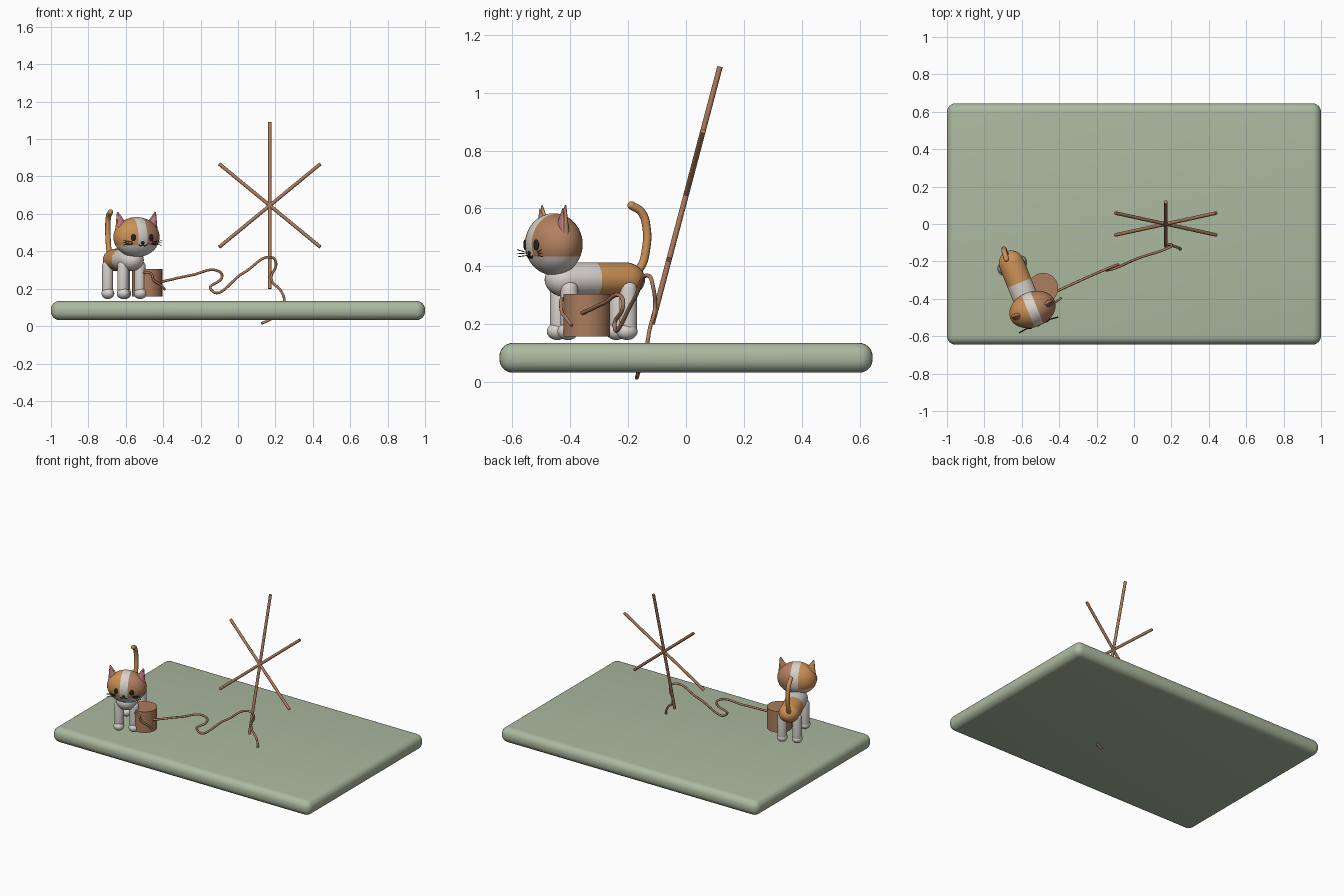
import bpy, bmesh, math
from mathutils import Matrix, Vector

cube = bpy.data.objects.get("Cube")
if cube:
    bpy.data.objects.remove(cube, do_unlink=True)


def material(name, rgb):
    m = bpy.data.materials.new(name)
    m.use_nodes = True
    m.diffuse_color = (*rgb, 1)
    m.node_tree.nodes["Principled BSDF"].inputs["Base Color"].default_value = (*rgb, 1)
    return m


GREEN = material("sage green", (0.41, 0.49, 0.35))
WOOD = material("wood brown", (0.41, 0.20, 0.11))
BROWN = material("fur brown", (0.45, 0.22, 0.115))
ORANGE = material("fur orange", (0.60, 0.28, 0.09))
WHITE = material("fur white", (0.68, 0.64, 0.60))
PINK = material("ear pink", (0.52, 0.20, 0.23))
BLACK = material("face black", (0.02, 0.018, 0.016))

WORLD = Matrix.Identity(4)
# cat frame: local -y is forward, local x is its left
CAT = Matrix.Translation((-0.613, -0.315, 0)) @ Matrix.Rotation(math.radians(22), 4, "Z")
HEAD = Matrix.Translation((-0.543, -0.457, 0.476)) @ Matrix.Rotation(math.radians(22), 4, "Z")
HEAD_SIZE = Vector((0.128, 0.095, 0.107))


def finish(obj):
    bpy.ops.object.select_all(action="DESELECT")
    obj.select_set(True)
    bpy.context.view_layer.objects.active = obj
    if obj.type == "CURVE":
        bpy.ops.object.convert(target="MESH")
    bpy.ops.object.shade_smooth_by_angle(angle=math.radians(40))
    return obj


def part(name, bm, mats, frame=WORLD, rule=None):
    """Turn a bmesh into an object; rule picks a material per face."""
    if rule:
        for f in bm.faces:
            f.material_index = rule(f.calc_center_median())
    mesh = bpy.data.meshes.new(name)
    bm.to_mesh(mesh)
    bm.free()
    for m in mats:
        mesh.materials.append(m)
    obj = bpy.data.objects.new(name, mesh)
    bpy.context.collection.objects.link(obj)
    obj.matrix_world = frame
    return finish(obj)


def ellipsoid(size, loc=(0, 0, 0), stretch=0, axis="Z", rings=17):
    """Sphere scaled to size; stretch pulls the halves apart into a capsule."""
    bm = bmesh.new()
    bmesh.ops.create_uvsphere(bm, u_segments=32, v_segments=rings, radius=1)
    if axis == "Y":
        bmesh.ops.rotate(bm, verts=bm.verts, matrix=Matrix.Rotation(math.pi / 2, 3, "X"))
    i = "XYZ".index(axis)
    bmesh.ops.scale(bm, verts=bm.verts, vec=size)
    for v in bm.verts:
        v.co[i] += math.copysign(stretch, v.co[i])
        v.co += Vector(loc)
    return bm


def cut(bm, point, normal):
    bmesh.ops.bisect_plane(bm, geom=bm.verts[:] + bm.edges[:] + bm.faces[:],
                           plane_co=point, plane_no=normal)


def cone(r1, r2, depth, frame, sides=24):
    bm = bmesh.new()
    bmesh.ops.create_cone(bm, cap_ends=True, segments=sides, radius1=r1, radius2=r2,
                          depth=depth, matrix=frame)
    return bm


def tube(name, points, radius, mat, frame=WORLD):
    curve = bpy.data.curves.new(name, "CURVE")
    curve.dimensions = "3D"
    curve.bevel_depth = radius
    curve.bevel_resolution = 3
    curve.resolution_u = 10
    curve.use_fill_caps = True
    spline = curve.splines.new("BEZIER")
    spline.bezier_points.add(len(points) - 1)
    for bp, p in zip(spline.bezier_points, points):
        bp.co = p
        bp.handle_left_type = bp.handle_right_type = "AUTO"
    curve.materials.append(mat)
    obj = bpy.data.objects.new(name, curve)
    bpy.context.collection.objects.link(obj)
    obj.matrix_world = frame
    return finish(obj)


# rounded ground slab
bm = bmesh.new()
bmesh.ops.create_cube(bm, size=1)
bmesh.ops.scale(bm, verts=bm.verts, vec=(2, 1.29, 0.103))
bmesh.ops.translate(bm, verts=bm.verts, vec=(0, 0, 0.0835))
bmesh.ops.bevel(bm, geom=bm.edges[:], offset=0.046, segments=6, profile=0.5, affect="EDGES")
part("ground_slab", bm, [GREEN])

# star of three crossed sticks, leaning back
lean = math.tan(math.radians(14.8))
for name, dx, dz in (("upright_stick", 0, 0.445), ("rising_stick", 0.27, 0.222),
                     ("falling_stick", -0.27, 0.222)):
    arm = Vector((dx, dz * lean, dz))
    frame = Matrix.Translation((0.17, 0, 0.645)) @ arm.to_track_quat("Z", "Y").to_matrix().to_4x4()
    part(name, cone(0.0095, 0.0095, 2 * arm.length, frame, 16), [WOOD])

# string running from the bucket to the sticks and down through the slab
tube("string", [(-0.45, -0.375, 0.232), (-0.41, -0.358, 0.238), (-0.25, -0.285, 0.272),
                (-0.1, -0.222, 0.292), (-0.085, -0.217, 0.265), (-0.145, -0.247, 0.195),
                (0.03, -0.18, 0.285), (0.185, -0.127, 0.366), (0.203, -0.115, 0.335),
                (0.178, -0.108, 0.25), (0.232, -0.125, 0.185), (0.247, -0.135, 0.13),
                (0.21, -0.155, 0.06), (0.165, -0.165, 0.032), (0.125, -0.17, 0.014)],
     0.007, WOOD)
tube("string_hook", [(-0.39, -0.395, 0.195), (-0.415, -0.415, 0.222), (-0.45, -0.43, 0.245),
                     (-0.465, -0.432, 0.28), (-0.51, -0.422, 0.286)], 0.006, WOOD)

# bucket
part("bucket", cone(0.081, 0.081, 0.147, Matrix.Translation((-0.486, -0.343, 0.231)), 40), [WOOD])

# cat body: white chest, orange rump
bm = ellipsoid((0.068, 0.072, 0.06), (0, 0, 0.354), 0.11, "Y")
cut(bm, (0, 0, 0), (0, 1, 0))
part("body", bm, [WHITE, ORANGE], CAT, lambda c: int(c.y > 0))

# legs and paws
for row, y in (("front", -0.115), ("back", 0.105)):
    for side, s in (("left", 1), ("right", -1)):
        x = s * 0.049
        part(f"{row}_{side}_leg", ellipsoid((0.03, 0.03, 0.03), (x, y, 0.25), 0.07), [WHITE], CAT)
        part(f"{row}_{side}_paw", ellipsoid((0.034, 0.037, 0.03), (x, y - 0.005, 0.175)), [WHITE], CAT)

# tail
tube("tail", [(-0.672, -0.19, 0.365), (-0.688, -0.155, 0.40), (-0.694, -0.138, 0.46),
              (-0.696, -0.136, 0.53), (-0.692, -0.154, 0.587), (-0.682, -0.188, 0.61)],
     0.0145, ORANGE)
part("tail_tip", ellipsoid((0.0145, 0.0145, 0.0145), (-0.682, -0.188, 0.61)), [ORANGE])

# head: brown left, orange right, white stripe and lower face
STRIPE, JAW = 0.026, -0.042
bm = ellipsoid(HEAD_SIZE, rings=24)
for x in (STRIPE, -STRIPE):
    cut(bm, (x, 0, 0), (1, 0, 0))
cut(bm, (0, 0, JAW), (0, 0, 1))
part("head", bm, [WHITE, BROWN, ORANGE], HEAD,
     lambda c: 0 if c.z < JAW or abs(c.x) < STRIPE else (1 if c.x > 0 else 2))


def face_point(x, z, lift=0.0):
    """Point on the front of the head."""
    y = HEAD_SIZE.y * math.sqrt(max(0, 1 - (x / HEAD_SIZE.x) ** 2 - (z / HEAD_SIZE.z) ** 2))
    return Vector((x, -y - lift, z))


# ears, eyes, mouth and whiskers
for side, s, fur in (("left", 1, BROWN), ("right", -1, ORANGE)):
    tilt = Matrix.Rotation(s * 0.27, 4, "Y")
    ear = Matrix.Translation((s * 0.095, 0, 0.084)) @ tilt @ Matrix.Diagonal((1, 0.5, 1, 1))
    part(f"{side}_ear", cone(0.043, 0.004, 0.105, ear), [fur], HEAD)
    inner = Matrix.Translation((s * 0.094, -0.009, 0.08)) @ tilt @ Matrix.Diagonal((1, 0.5, 1, 1))
    part(f"{side}_inner_ear", cone(0.036, 0.003, 0.09, inner), [PINK], HEAD)

    spot = face_point(s * 0.052, -0.002)
    normal = Vector([c / k ** 2 for c, k in zip(spot, HEAD_SIZE)])
    frame = HEAD @ Matrix.Translation(spot) @ normal.to_track_quat("Z", "Y").to_matrix().to_4x4()
    part(f"{side}_eye", ellipsoid((0.014, 0.019, 0.005)), [BLACK], frame)

    tube(f"{side}_mouth", [face_point(0, -0.037, 0.003), face_point(s * 0.012, -0.047, 0.003),
                           face_point(s * 0.024, -0.041, 0.003)], 0.0025, BLACK, HEAD)
    for i, rise in enumerate((0.012, 0, -0.012)):
        root = face_point(s * 0.055, -0.033 + rise * 0.5, 0.001)
        tip = Vector((s * 0.112, root.y - 0.008, -0.031 + rise))
        tube(f"{side}_whisker_{i + 1}", [root, tip], 0.0015, BLACK, HEAD)

part("nose", ellipsoid((0.01, 0.005, 0.007), face_point(0, -0.03)), [BLACK], HEAD)
